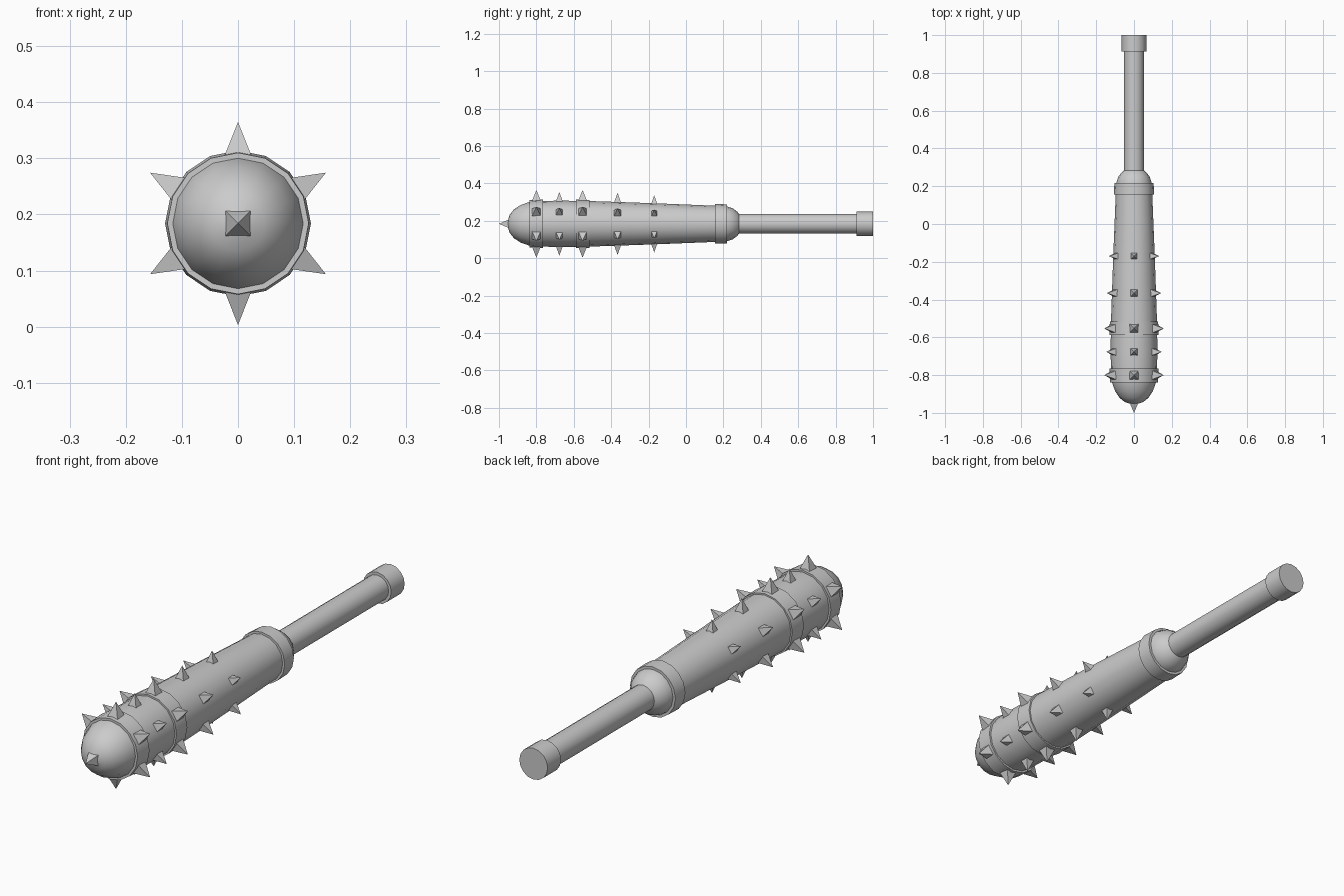
import bpy, math
from mathutils import Vector

if "Cube" in bpy.data.objects:
    bpy.data.objects.remove(bpy.data.objects["Cube"])

CZ = 0.184   # height of the club's long axis
SIDES = 16


def make_mesh(name, verts, faces, smooth=True):
    mesh = bpy.data.meshes.new(name)
    mesh.from_pydata(verts, [], faces)
    mesh.update()
    ob = bpy.data.objects.new(name, mesh)
    bpy.context.collection.objects.link(ob)
    if smooth:
        bpy.ops.object.select_all(action='DESELECT')
        bpy.context.view_layer.objects.active = ob
        ob.select_set(True)
        bpy.ops.object.shade_smooth_by_angle(angle=math.radians(35))
    return ob


def lathe(name, profile, n=SIDES):
    """Solid of revolution about the long axis; profile is (y, radius) from back to front."""
    verts = [(r * math.cos(2 * math.pi * i / n), y, CZ + r * math.sin(2 * math.pi * i / n))
             for y, r in profile for i in range(n)]
    faces = [(k * n + i, (k + 1) * n + i, (k + 1) * n + (i + 1) % n, k * n + (i + 1) % n)
             for k in range(len(profile) - 1) for i in range(n)]
    faces = [f[::-1] for f in faces]
    last = (len(profile) - 1) * n
    faces.append(tuple(range(n))[::-1])
    faces.append(tuple(range(last, last + n)))
    faces = [f[::-1] if len(f) == n else f for f in faces]
    ob = make_mesh(name, verts, faces)
    import bmesh
    bm = bmesh.new()
    bm.from_mesh(ob.data)
    bmesh.ops.recalc_face_normals(bm, faces=bm.faces)
    bm.to_mesh(ob.data)
    bm.free()
    return ob


def spike(name, base, direction, side, half, height):
    """Four-sided pyramid standing on base and pointing along direction."""
    d, s = Vector(direction), Vector(side)
    t = d.cross(s)
    b = Vector(base)
    verts = [b + s * (half * u) + t * (half * v) for u, v in ((-1, -1), (1, -1), (1, 1), (-1, 1))]
    verts.append(b + d * height)
    faces = [(3, 2, 1, 0), (0, 1, 4), (1, 2, 4), (2, 3, 4), (3, 0, 4)]
    make_mesh(name, verts, faces, smooth=False)


# Handle and pommel
lathe("handle", [(0.93, 0.053), (0.25, 0.053)])
lathe("pommel", [(1.0, 0.065), (0.912, 0.065)])

# Tapered club head with rounded shoulder and domed tip
lathe("club_head", [(0.285, 0.05), (0.275, 0.064), (0.25, 0.083), (0.22, 0.093), (0.15, 0.097),
                    (-0.17, 0.110), (-0.52, 0.122), (-0.68, 0.124), (-0.80, 0.121), (-0.84, 0.116),
                    (-0.885, 0.100), (-0.92, 0.077), (-0.943, 0.048), (-0.953, 0.015)])

# Raised bands
for name, y0, y1, r0, r1 in (("collar_band", 0.218, 0.155, 0.104, 0.106),
                             ("middle_band", -0.515, -0.588, 0.128, 0.130),
                             ("front_band", -0.765, -0.838, 0.130, 0.126)):
    lathe(name, [(y0, r0), (y1, r1)])

# Rows of six spikes: position, base radius, tip radius, half width
rows = ((-0.80, 0.118, 0.181, 0.025), (-0.677, 0.115, 0.170, 0.020), (-0.553, 0.118, 0.181, 0.025),
        (-0.366, 0.110, 0.166, 0.020), (-0.17, 0.101, 0.153, 0.018))
for k, (y, r0, r1, half) in enumerate(rows):
    for i in range(6):
        a = math.radians(30 + 60 * i)
        d = Vector((math.cos(a), 0, math.sin(a)))
        spike(f"spike_{k}_{i}", Vector((0, y, CZ)) + d * r0, d, (0, 1, 0), half, r1 - r0)

# Spike on the tip
spike("tip_spike", (0, -0.942, CZ), (0, -1, 0), (1, 0, 0), 0.025, 0.058)
